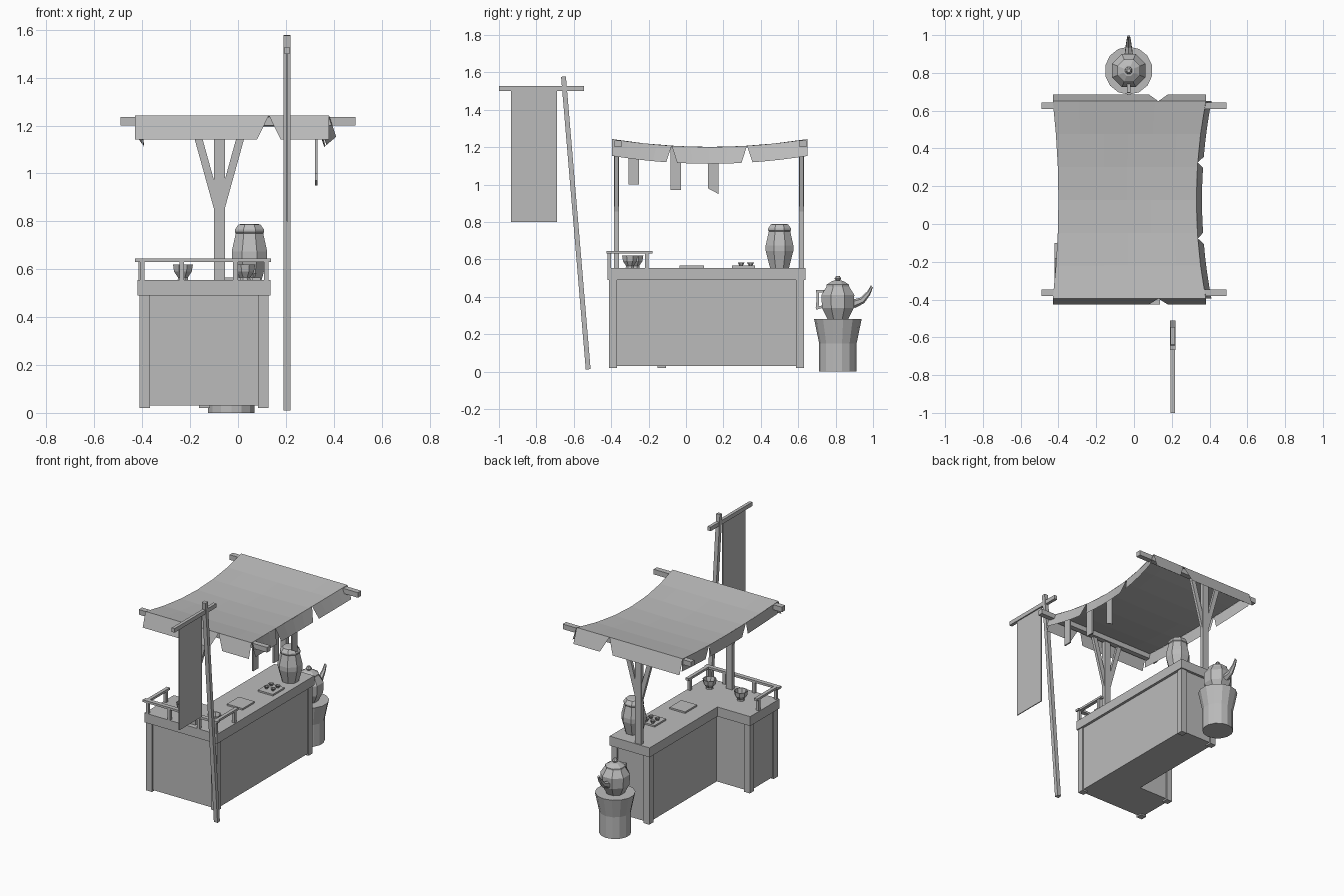
import bpy, bmesh, math
from mathutils import Vector

if "Cube" in bpy.data.objects:
    bpy.data.objects.remove(bpy.data.objects["Cube"])

grey = bpy.data.materials.new("plain grey")
grey.use_nodes = True
grey.diffuse_color = (0.5, 0.5, 0.5, 1)
grey.node_tree.nodes["Principled BSDF"].inputs["Base Color"].default_value = (0.5, 0.5, 0.5, 1)


def finish(name, bm, fix=True):
    if fix:
        bmesh.ops.recalc_face_normals(bm, faces=bm.faces)
    me = bpy.data.meshes.new(name)
    bm.to_mesh(me)
    bm.free()
    me.materials.append(grey)
    ob = bpy.data.objects.new(name, me)
    bpy.context.collection.objects.link(ob)
    return ob


def box(name, x, y, z):
    """Box from three (low, high) ranges."""
    bm = bmesh.new()
    bmesh.ops.create_cube(bm, size=1)
    for v in bm.verts:
        v.co = [r[0] if c < 0 else r[1] for c, r in zip(v.co, (x, y, z))]
    return finish(name, bm)


def bar(name, p, q, width, depth, normal):
    """Square bar from p to q; depth is measured along normal."""
    p, q, n = Vector(p), Vector(q), Vector(normal)
    side = (q - p).cross(n).normalized() * width / 2
    n = n * depth / 2
    bm = bmesh.new()
    bmesh.ops.create_cube(bm, size=1)
    for v in bm.verts:
        base = p if v.co.z < 0 else q
        v.co = base + side * math.copysign(1, v.co.x) + n * math.copysign(1, v.co.y)
    return finish(name, bm)


def loft(name, rings, sides, axis=(0, 0, 1)):
    """Capped tube through (centre, radius) rings square to axis."""
    turn = Vector((0, 0, 1)).rotation_difference(Vector(axis))
    bm = bmesh.new()
    loops = []
    for centre, r in rings:
        angles = [math.tau * (i + 0.5) / sides for i in range(sides)]
        loops.append([bm.verts.new(Vector(centre) + turn @ Vector((r * math.cos(a), r * math.sin(a), 0)))
                      for a in angles])
    for a, b in zip(loops, loops[1:]):
        for i in range(sides):
            j = (i + 1) % sides
            bm.faces.new((a[i], a[j], b[j], b[i]))
    bm.faces.new(loops[0])
    bm.faces.new(loops[-1])
    return finish(name, bm)


def lathe(name, x, y, profile, sides=8):
    return loft(name, [((x, y, z), r) for r, z in profile], sides)


# L-shaped counter
def l_block(name, inset, z0, z1):
    lo, hi, back = -0.42 + inset, 0.135 - inset, 0.64 - inset
    inner_x, inner_y = -0.17 + inset, -0.10 - inset
    outline = [(lo, lo), (hi, lo), (hi, back), (inner_x, back), (inner_x, inner_y), (lo, inner_y)]
    bm = bmesh.new()
    face = bm.faces.new([bm.verts.new((x, y, z0)) for x, y in outline])
    top = bmesh.ops.extrude_face_region(bm, geom=[face])
    for v in top["geom"]:
        if isinstance(v, bmesh.types.BMVert):
            v.co.z = z1
    return finish(name, bm)


l_block("counter_top", 0, 0.49, 0.555)
l_block("counter_body", 0.018, 0.03, 0.49)
for x, y in [(-0.39, -0.39), (0.105, -0.39), (0.105, 0.61), (-0.14, 0.61), (-0.39, -0.13)]:
    box("counter_leg", (x - 0.022, x + 0.022), (y - 0.022, y + 0.022), (0.02, 0.49))

# Low rail round the front end of the counter
box("front_rail", (-0.43, 0.137), (-0.425, -0.395), (0.63, 0.645))
for x in (-0.405, 0.118):
    box("side_rail", (x - 0.012, x + 0.012), (-0.425, -0.18), (0.63, 0.645))
    box("rail_post", (x - 0.01, x + 0.01), (-0.22, -0.2), (0.55, 0.63))
for x in (-0.4, -0.235, -0.01, 0.118):
    box("rail_post", (x - 0.01, x + 0.01), (-0.42, -0.4), (0.55, 0.63))

# Canopy frame
for y in (-0.372, 0.618):
    box("canopy_post", (-0.1, -0.055), (y - 0.014, y + 0.014), (0.55, 1.2))
    box("canopy_beam", (-0.49, 0.49), (y - 0.01, y + 0.026), (1.2, 1.235))
    for s in (-1, 1):
        bar("canopy_brace", (-0.078 + s * 0.008, y, 0.86), (-0.078 + s * 0.105, y, 1.21),
            0.032, 0.02, (0, 1, 0))


# Sagging cloth canopy
def cloth(u, v):
    """Cloth point; u runs across x and v along y, both 0 to 1."""
    sag = 1 - (2 * v - 1) ** 2
    left, right = -0.43 + 0.03 * sag, 0.38 - 0.05 * sag
    dip = 0.006 * math.sin(math.pi * u)
    return Vector((left + (right - left) * u, -0.395 + 1.045 * v, 1.243 - 0.042 * sag - dip * sag))


bm = bmesh.new()
n = 6
grid = [[bm.verts.new(cloth(i / n, j / n)) for j in range(n + 1)] for i in range(n + 1)]
for i in range(n):
    for j in range(n):
        bm.faces.new((grid[i][j], grid[i + 1][j], grid[i + 1][j + 1], grid[i][j + 1]))
finish("canopy_cloth", bm)


def flap(name, edge, drop, cuts, gap):
    """Hanging border split by V notches at the given cuts."""
    bm = bmesh.new()
    marks = [0] + cuts + [1]
    steps = 4
    for a, b in zip(marks, marks[1:]):
        low_a = a + (gap if a > 0 else 0)
        low_b = b - (gap if b < 1 else 0)
        rows = []
        for k in range(steps + 1):
            f = k / steps
            rows.append((bm.verts.new(edge(a + (b - a) * f)),
                         bm.verts.new(edge(low_a + (low_b - low_a) * f) + Vector(drop))))
        for p, q in zip(rows, rows[1:]):
            bm.faces.new((p[0], q[0], q[1], p[1]))
    finish(name, bm)


flap("front_flap", lambda t: cloth(t, 0), (0, -0.03, -0.1), [0.69], 0.06)
flap("back_flap", lambda t: cloth(t, 1), (0, 0.035, -0.1), [0.69], 0.06)
flap("left_flap", lambda t: cloth(1, t), (0.03, 0, -0.09), [0.305, 0.69], 0.028)
flap("right_flap", lambda t: cloth(0, t), (0.008, 0, -0.09), [0.305, 0.69], 0.028)

# Cloth strips hanging inside the left edge
for y, low, slant in [(-0.28, 1.0, 0), (-0.055, 0.97, 0), (0.145, 0.965, 0.015)]:
    strip = box("hanging_strip", (0.322, 0.332), (y - 0.028, y + 0.028), (low, 1.2))
    for v in strip.data.vertices:
        if v.co.z < 1.1:
            v.co.z -= slant * (1 if v.co.y > y else -1)

# Leaning banner pole
bar("banner_pole", (0.205, -0.523, 0.012), (0.205, -0.655, 1.577), 0.026, 0.028, (1, 0, 0))
box("banner_crossbar", (0.194, 0.216), (-1.0, -0.545), (1.5, 1.528))
box("banner_cloth", (0.202, 0.208), (-0.935, -0.69), (0.8, 1.5))

# Stool and kettle behind the counter
kx, ky = -0.028, 0.812
lathe("stool", kx, ky, [(0.1, 0), (0.1, 0.15), (0.127, 0.28)], 14)
lathe("kettle_body", kx, ky, [(0.06, 0.28), (0.092, 0.34), (0.095, 0.41), (0.065, 0.455),
                             (0.065, 0.465), (0.03, 0.485), (0.012, 0.487), (0.02, 0.497), (0.01, 0.512)])
loft("kettle_spout", [((kx, ky + 0.075, 0.36), 0.026), ((kx, ky + 0.13, 0.38), 0.018),
                      ((kx, ky + 0.165, 0.42), 0.012), ((kx, ky + 0.182, 0.455), 0.008)], 6, (0, 0.8, 0.6))
side = (1, 0, 0)
bar("kettle_handle_top", (kx, ky - 0.07, 0.43), (kx, ky - 0.117, 0.43), 0.014, 0.018, side)
bar("kettle_handle_grip", (kx, ky - 0.106, 0.437), (kx, ky - 0.11, 0.335), 0.014, 0.018, side)
bar("kettle_handle_base", (kx, ky - 0.07, 0.35), (kx, ky - 0.117, 0.338), 0.014, 0.018, side)

# Jar, bowls, board and cup tray on the counter
lathe("jar", 0.048, 0.5, [(0.055, 0.555), (0.08, 0.645), (0.08, 0.675), (0.062, 0.75),
                         (0.066, 0.755), (0.066, 0.765), (0.05, 0.787), (0.03, 0.79)])
for x, y in [(-0.23, -0.27), (0.03, -0.3)]:
    lathe("bowl", x, y, [(0.024, 0.555), (0.022, 0.565), (0.04, 0.59), (0.045, 0.62),
                        (0.039, 0.62), (0.03, 0.59), (0.015, 0.575)])
box("board", (-0.06, 0.06), (-0.035, 0.095), (0.55, 0.566))
box("cup_tray", (-0.02, 0.095), (0.245, 0.37), (0.55, 0.566))
for x in (0.012, 0.062):
    for y in (0.295, 0.345):
        lathe("cup", x, y, [(0.009, 0.566), (0.018, 0.582), (0.012, 0.582), (0.007, 0.572)], 6)
